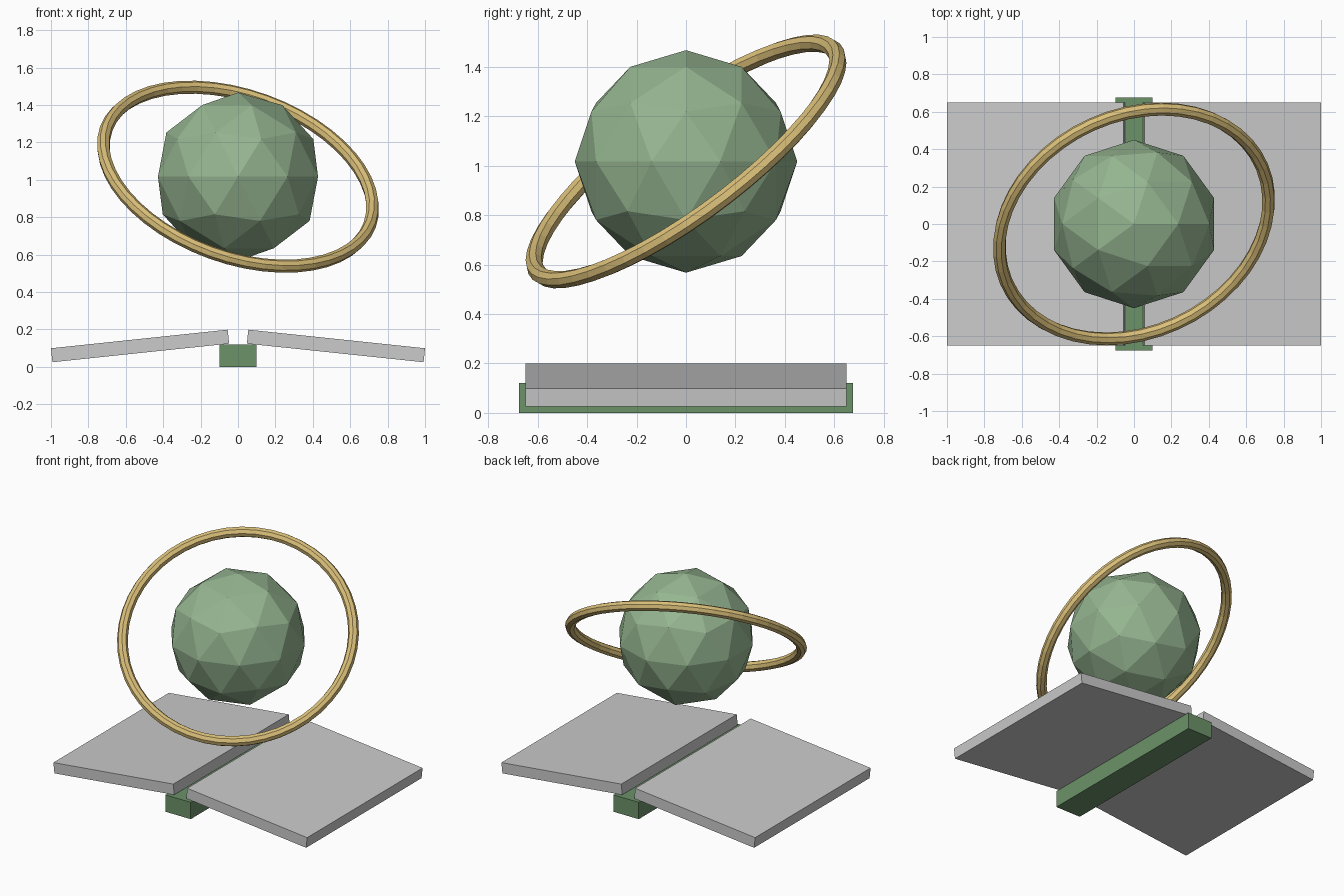
import bpy
from math import radians

if "Cube" in bpy.data.objects:
    bpy.data.objects.remove(bpy.data.objects["Cube"])


def colour(obj, name, rgb):
    mat = bpy.data.materials.new(name)
    mat.diffuse_color = (*rgb, 1)
    mat.use_nodes = True
    mat.node_tree.nodes["Principled BSDF"].inputs["Base Color"].default_value = mat.diffuse_color
    obj.data.materials.append(mat)


def box(name, size, loc, rot=(0, 0, 0)):
    bpy.ops.mesh.primitive_cube_add(size=1, location=loc, rotation=rot)
    obj = bpy.context.object
    obj.name = name
    obj.scale = size
    return obj


# Open book: two page slabs sloping down from the spine
for side, name in ((-1, "left_page_slab"), (1, "right_page_slab")):
    box(name, (0.95, 1.3, 0.075), (side * 0.5237, 0, 0.112), (0, side * radians(6), 0))

# Spine block under the gap between the pages
spine = box("spine", (0.2, 1.35, 0.12), (0, 0, 0.06))
colour(spine, "dark_green", (0.15, 0.29, 0.14))

# Faceted globe floating above the book
CENTRE = (0, 0, 1.017)
bpy.ops.mesh.primitive_ico_sphere_add(subdivisions=2, radius=0.45, location=CENTRE)
globe = bpy.context.object
globe.name = "globe"
colour(globe, "soft_green", (0.30, 0.46, 0.28))

# Tilted ring around the globe
bpy.ops.mesh.primitive_torus_add(major_radius=0.75, minor_radius=0.035,
                                 major_segments=48, minor_segments=8,
                                 location=CENTRE,
                                 rotation=(radians(35), radians(20), 0))
ring = bpy.context.object
ring.name = "orbit_ring"
colour(ring, "gold", (0.70, 0.52, 0.19))
